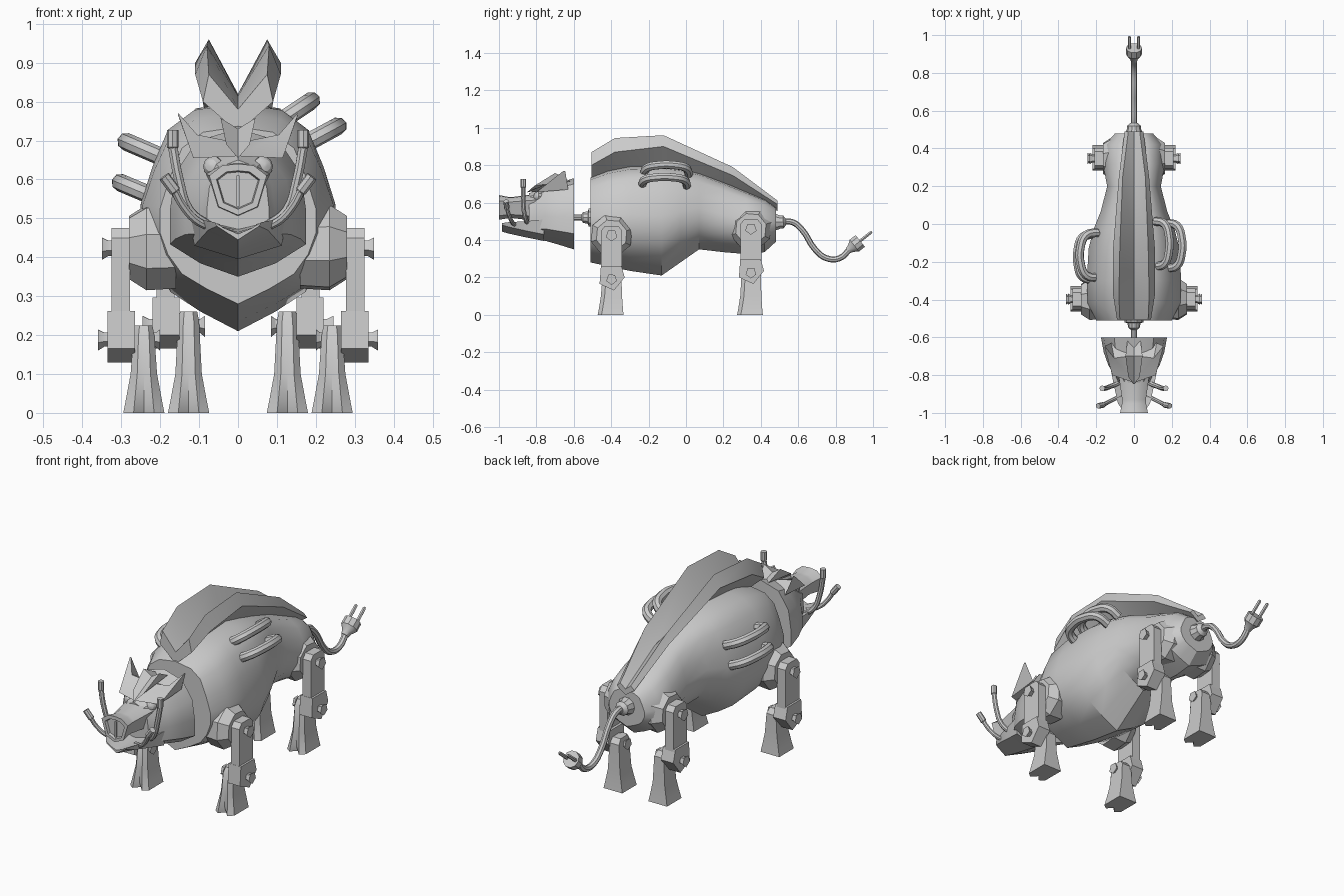
import bpy, bmesh, math
from mathutils import Vector

if "Cube" in bpy.data.objects:
    bpy.data.objects.remove(bpy.data.objects["Cube"])


def loft(name, rings):
    """Closed skin through rings of equal point count, capped at both ends."""
    bm = bmesh.new()
    vs = [[bm.verts.new(p) for p in r] for r in rings]
    n = len(rings[0])
    for a, b in zip(vs, vs[1:]):
        for i in range(n):
            j = (i + 1) % n
            bm.faces.new((a[i], a[j], b[j], b[i]))
    bm.faces.new(vs[0][::-1])
    bm.faces.new(vs[-1])
    bmesh.ops.recalc_face_normals(bm, faces=bm.faces)
    me = bpy.data.meshes.new(name)
    bm.to_mesh(me)
    bm.free()
    ob = bpy.data.objects.new(name, me)
    bpy.context.collection.objects.link(ob)
    return ob


def lathe(name, a, d, profile, n, turn=0.0):
    """Solid of revolution from a along d; profile = (distance, radius)."""
    a, d = Vector(a), Vector(d).normalized()
    u = d.cross(Vector((0, 0, 1)) if abs(d.z) < .9 else Vector((1, 0, 0))).normalized()
    v = d.cross(u)
    ang = [turn + 2 * math.pi * i / n for i in range(n)]
    return loft(name, [[a + d * t + (u * math.cos(q) + v * math.sin(q)) * r for q in ang]
                       for t, r in profile])


def tube(name, pts, r):
    cu = bpy.data.curves.new(name, 'CURVE')
    cu.dimensions = '3D'
    cu.bevel_depth, cu.bevel_resolution = r, 2
    cu.resolution_u, cu.use_fill_caps = 4, True
    sp = cu.splines.new('BEZIER')
    sp.bezier_points.add(len(pts) - 1)
    for b, p in zip(sp.bezier_points, pts):
        b.co = p
        b.handle_left_type = b.handle_right_type = 'AUTO'
    ob = bpy.data.objects.new(name, cu)
    bpy.context.collection.objects.link(ob)
    return ob


def section(y, half):
    """Mirror a half outline (bottom to top, ends on x = 0) into a full ring."""
    return [(x, y, z) for x, z in half] + [(-x, y, z) for x, z in half[-2:0:-1]]


# Body: keeled barrel, waist and rump
shape = [(0, 0), (.4, .085), (.72, .17), (.9, .28), (1, .4), (1, .54), (.88, .71),
         (.72, .88), (.45, .97), (0, 1)]
stations = [(-.51, .2, .28, .735), (-.42, .245, .26, .77), (-.3, .25, .235, .795),
            (-.13, .24, .21, .80), (-.03, .215, .28, .785), (.07, .175, .35, .76),
            (.2, .142, .335, .71), (.32, .165, .325, .66), (.42, .155, .335, .62),
            (.48, .1, .39, .575)]
loft("body", [section(y, [(w * a, b + (t - b) * f) for a, f in shape])
              for y, w, b, t in stations])

# Crest: V-shaped mane along the spine
crest = [(-.505, .72, .09, .80, .075, .87, .78), (-.38, .76, .11, .87, .08, .945, .815),
         (-.12, .78, .11, .90, .075, .96, .82), (.25, .68, .08, .745, .06, .79, .72),
         (.49, .555, .05, .59, .03, .61, .585)]
loft("crest", [section(y, [(0, zb), (w, zo), (wt, zt), (0, zv)])
               for y, zb, w, zo, wt, zt, zv in crest])

# Neck joint
lathe("neck", (0, -.62, .52), (0, 1, 0),
      [(0, .016), (.06, .016), (.07, .03), (.095, .035), (.1, .05), (.115, .05)], 10)

# Head
head_shape = [(0, 0), (.55, .09), (1, .22), (1, .45), (.92, .7), (.6, .92), (0, 1)]
heads = [(-.6, .175, .35, .73), (-.68, .16, .375, .705), (-.75, .135, .395, .685),
         (-.81, .095, .405, .66), (-.84, .08, .42, .65)]
loft("head", [section(y, [(w * a, b + (t - b) * f) for a, f in head_shape])
              for y, w, b, t in heads])


def snout_ring(y, k):
    c = .57
    return section(y, [(0, c - .062 * k), (.05 * k, c - .04 * k), (.074 * k, c + .04 * k),
                       (.04 * k, c + .066 * k), (0, c + .07 * k)])


# Snout with recessed nose plate, split nostrils
loft("snout", [snout_ring(-.8, 1.1), snout_ring(-.93, .85), snout_ring(-.95, .86),
               snout_ring(-1, 1), snout_ring(-1, .75), snout_ring(-.985, .7)])
loft("nose_bridge", [[(x, y, z) for x, y in ((-.004, -.98), (.004, -.98), (.004, -.994), (-.004, -.994))]
                     for z in (.53, .61)])

# Lower jaw
loft("jaw", [section(y, [(0, b), (w * .9, b + .035), (w, t), (w * .6, t - .015), (0, t - .03)])
             for y, w, b, t in [(-.76, .125, .395, .51), (-.86, .105, .415, .5),
                                (-.95, .085, .435, .495), (-.985, .06, .445, .49)]])

for s, side in ((1, "right"), (-1, "left")):
    # Ear plate sweeping from brow to a raised point
    loft("ear_" + side, [[(0, -.84, .66), (s * .03, -.7, .7), (s * .0, -.66, .69)],
                         [(s * .115, -.80, .655), (s * .105, -.71, .715), (s * .12, -.63, .67)],
                         [(s * .155, -.655, .77), (s * .153, -.65, .77), (s * .154, -.645, .765)]])
    # Forehead tuft
    loft("tuft_" + side, [[(0, -.85, .655), (0, -.70, .73), (0, -.62, .70)],
                          [(s * .03, -.81, .69), (s * .045, -.7, .758), (s * .035, -.62, .715)]])
    # Eye
    lathe("eye_" + side, (s * .055, -.77, .63), (s * .35, -.9, .15),
          [(0, .026), (.03, .026), (.042, .016), (.046, .004)], 10)
    # Tusks ending in small plug tips
    tube("upper_tusk_" + side, [(s * .075, -.84, .48), (s * .125, -.86, .52),
                                (s * .152, -.87, .6), (s * .168, -.87, .685)], .013)
    lathe("upper_tusk_tip_" + side, (s * .168, -.87, .68), (0, 0, 1),
          [(0, .012), (.003, .015), (.047, .015)], 8)
    tube("lower_tusk_" + side, [(s * .05, -.9, .475), (s * .1, -.925, .49),
                                (s * .14, -.945, .53), (s * .165, -.96, .575)], .011)
    lathe("lower_tusk_tip_" + side, (s * .16, -.957, .568), (s * .6, -.12, .8),
          [(0, .012), (.003, .015), (.05, .015)], 8)

    # Legs: (name, sideways shift, y shift, height shift)
    for nm, dx, dy, dz in (("front", 0, 0, 0), ("rear", -.115, .745, .035)):
        tag = "_%s_%s" % (nm, side)

        def yz(x, outline):
            return [(s * (x + dx), y + dy, z + dz) for y, z in outline]

        def hub(name, x, z, prof, n, out=1):
            lathe(name + tag, (s * (x + dx), -.398 + dy, z + dz), (s * out, 0, 0), prof, n, .3)

        hub("shoulder", .16, .425, [(0, .11), (.075, .115), (.12, .085)], 8)
        arm = [(-.454, .25), (-.342, .25), (-.342, .45), (-.362, .475), (-.434, .475), (-.454, .45)]
        loft("upper_leg" + tag, [yz(.278, arm), yz(.325, arm)])
        hub("shoulder_bolt", .32, .425, [(0, .022), (.014, .022), (.03, .032)], 5)
        knee = [(-.455, .262), (-.345, .262), (-.328, .2), (-.385, .13), (-.462, .165)]
        loft("knee" + tag, [yz(.265, knee), yz(.335, knee)])
        hub("knee_bolt", .33, .19, [(0, .02), (.014, .02), (.03, .03)], 5)
        hub("inner_knee_bolt", .22, .19, [(0, .02), (.008, .02), (.02, .03)], 5, -1)

        # Lower leg flaring into a cloven hoof
        rings = []
        for z, hw, yf, yb, notch in ((0, .053, -.472, -.334, .03), (.03, .047, -.466, -.337, .012),
                                     (.1, .034, -.455, -.342, 0), (.2 + dz, .027, -.447, -.345, 0),
                                     (.225 + dz, .022, -.43, -.365, 0)):
            cx = .242 + dx
            rings.append([(s * (cx + u * hw), y + dy, z) for u, y in
                          ((-1, yb), (1, yb), (1, yf + .02), (.5, yf), (0, yf + notch),
                           (-.5, yf), (-1, yf + .02))])
        loft("lower_leg" + tag, rings)

# Flank pipes, two on each side at different heights
for name, p, q, dy in (("right_lower", (.17, .69), (.253, .735), 0),
                       ("right_upper", (.11, .75), (.185, .80), .01),
                       ("left_upper", (-.19, .655), (-.283, .695), -.05),
                       ("left_lower", (-.215, .555), (-.298, .59), -.06)):
    mx, mz = p[0] + (q[0] - p[0]) * .7, p[1] + (q[1] - p[1]) * .7
    tube("flank_pipe_" + name, [(p[0], -.235 + dy, p[1]), (mx, -.22 + dy, mz),
                                (q[0], -.155 + dy, q[1]), (q[0], -.075 + dy, q[1]),
                                (mx, -.01 + dy, mz), (p[0], .005 + dy, p[1])], .023)

# Tail cable with plug
lathe("tail_socket", (0, .46, .495), (0, 1, .02),
      [(0, .045), (.025, .045), (.045, .036), (.06, .036), (.075, .018)], 10)
tube("tail", [(0, .5, .497), (0, .57, .495), (0, .62, .455), (0, .69, .35), (0, .75, .303),
              (0, .82, .302), (0, .88, .355)], .016)
axis = (0, .78, .62)
lathe("plug", (0, .865, .342), axis, [(0, .018), (.02, .024), (.045, .042), (.085, .042)], 10)
for s, side in ((1, "right"), (-1, "left")):
    lathe("plug_prong_" + side, (s * .024, .925, .39), axis, [(0, .009), (.08, .009), (.088, .005)], 6)

# Meshes from curves, then smooth shading with sharp edges kept
for ob in bpy.context.scene.objects:
    ob.select_set(True)
    bpy.context.view_layer.objects.active = ob
bpy.context.view_layer.objects.active = bpy.data.objects["tail"]
bpy.ops.object.convert(target='MESH')
bpy.ops.object.select_all(action='SELECT')
bpy.ops.object.shade_smooth_by_angle(angle=math.radians(32))
